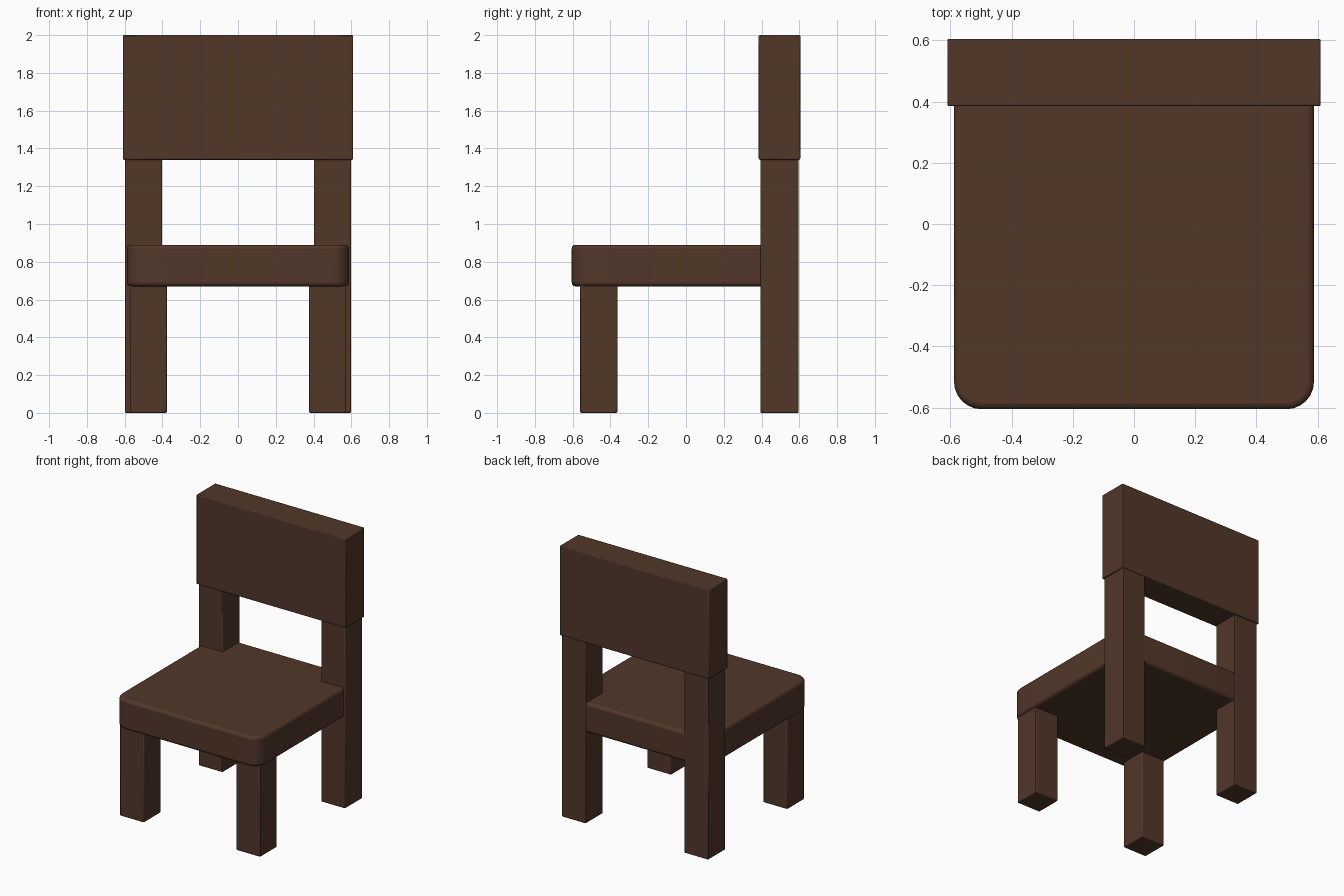
import bpy
import bmesh

if "Cube" in bpy.data.objects:
    bpy.data.objects.remove(bpy.data.objects["Cube"])

wood = bpy.data.materials.new("dark_wood")
wood.diffuse_color = (0.085, 0.038, 0.022, 1)
wood.use_nodes = True
wood.node_tree.nodes["Principled BSDF"].inputs["Base Color"].default_value = wood.diffuse_color


def block(name, lo, hi, bevel, segments=2, corner=0.0):
    """Box between two corners, with optional rounded plan corners and eased edges."""
    bm = bmesh.new()
    bmesh.ops.create_cube(bm, size=1)
    for v in bm.verts:
        v.co = [lo[i] + (v.co[i] + 0.5) * (hi[i] - lo[i]) for i in range(3)]
    if corner:
        upright = [e for e in bm.edges
                   if abs(e.verts[0].co.z - e.verts[1].co.z) > 1e-4]
        bmesh.ops.bevel(bm, geom=upright, offset=corner, segments=6,
                        profile=0.5, affect='EDGES')
    mesh = bpy.data.meshes.new(name)
    bm.to_mesh(mesh)
    bm.free()
    mesh.materials.append(wood)
    obj = bpy.data.objects.new(name, mesh)
    bpy.context.collection.objects.link(obj)
    mod = obj.modifiers.new("eased_edges", 'BEVEL')
    mod.width = bevel
    mod.segments = segments
    mod.limit_method = 'ANGLE'
    bpy.ops.object.select_all(action='DESELECT')
    obj.select_set(True)
    bpy.context.view_layer.objects.active = obj
    bpy.ops.object.shade_smooth_by_angle()
    return obj


# Seat, running back between the posts
block("seat", (-0.588, -0.605, 0.67), (0.588, 0.592, 0.89), 0.02, 3, corner=0.09)

# Backrest panel
block("backrest", (-0.61, 0.385, 1.34), (0.61, 0.605, 2.0), 0.006)

# Legs on both sides; the back legs rise to carry the backrest
for side, s in (("left", -1), ("right", 1)):
    for part, cx, y0, y1, top in (("front_leg", 0.475, -0.56, -0.363, 0.69),
                                  ("back_leg", 0.5, 0.394, 0.596, 1.36)):
        block(f"{part}_{side}", (s * cx - 0.098, y0, 0), (s * cx + 0.098, y1, top), 0.006)
